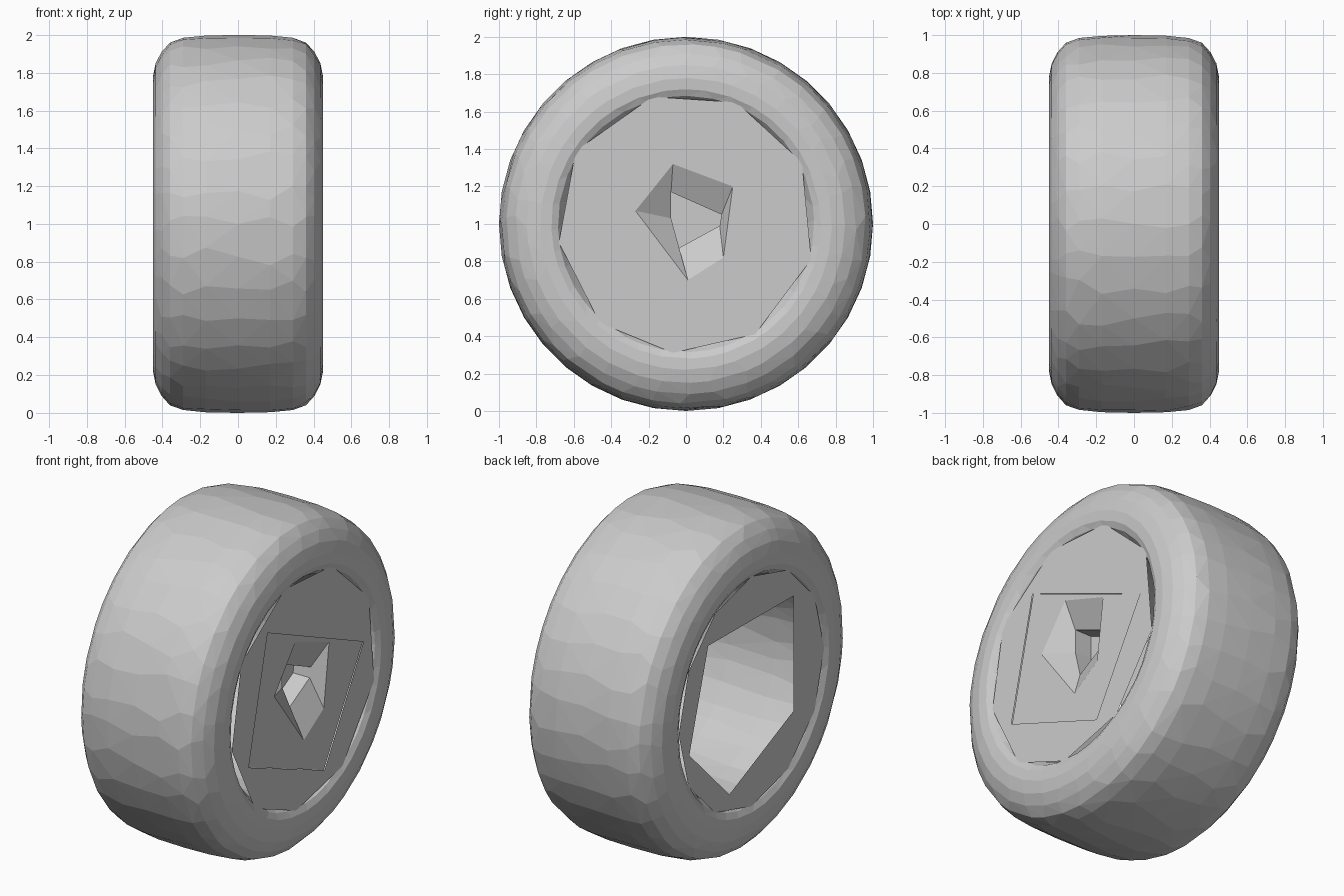
import bpy, bmesh, math, random
from mathutils import Vector

if "Cube" in bpy.data.objects:
    bpy.data.objects.remove(bpy.data.objects["Cube"])

random.seed(4)
SEG = 36
CENTRE = Vector((0, 0, 1))


def finish(bm, name):
    me = bpy.data.meshes.new(name)
    bm.to_mesh(me)
    bm.free()
    ob = bpy.data.objects.new(name, me)
    bpy.context.collection.objects.link(ob)
    return ob


def revolve(name, profile, jitter=0.0, outward=True):
    """Spin (x, radius) points around the axle; jitter slides points along the surface."""
    bm = bmesh.new()
    rings = []
    for x, r in profile:
        j = 0 if abs(x) < 0.01 else jitter
        rings.append([])
        for i in range(SEG):
            a = 2 * math.pi * (i + random.uniform(-j, j)) / SEG
            rings[-1].append(bm.verts.new((x, r * math.sin(a), 1 + r * math.cos(a))))
    for r0, r1 in zip(rings, rings[1:]):
        for i in range(SEG):
            k = (i + 1) % SEG
            bm.faces.new((r0[i], r0[k], r1[k], r1[i]))
    bmesh.ops.triangulate(bm, faces=bm.faces[:], quad_method='SHORT_EDGE')
    mid = Vector((0, 0, 0))
    for f in bm.faces:
        c = f.calc_center_median()
        radial = Vector((0, c.y, c.z - 1))
        ref = c - CENTRE - radial.normalized() * 0.6 if outward else -radial
        f.normal_update()
        if f.normal.dot(ref) < 0:
            f.normal_flip()
    return finish(bm, name)


def plate(name, x, outer, inner):
    """Flat plate in the plane x, with a polygonal hole; points are (y, z)."""
    bm = bmesh.new()
    edges = []
    for loop in (outer, inner):
        vs = [bm.verts.new((x, y, z)) for y, z in loop]
        edges += [bm.edges.new((vs[i - 1], vs[i])) for i in range(len(vs))]
    bmesh.ops.triangle_fill(bm, use_beauty=True, edges=edges, normal=(1, 0, 0))
    for f in bm.faces:
        f.normal_update()
        if f.normal.x * x < 0:
            f.normal_flip()
    return finish(bm, name)


# tyre: gently crowned tread, rounded shoulders, bulging sidewalls, inner bead
half = [(0, 1.0), (0.17, 0.997), (0.29, 0.985), (0.36, 0.96), (0.405, 0.91),
        (0.436, 0.85), (0.45, 0.78), (0.447, 0.72), (0.43, 0.685), (0.38, 0.65)]
profile = [(-x, r) for x, r in reversed(half[1:])] + half
revolve("tyre", profile, jitter=0.28)

# rim barrel, seen through the open inner side
revolve("rim_barrel", [(-0.38, 0.65), (-0.15, 0.64), (0.15, 0.64), (0.38, 0.65)],
        jitter=0.25, outward=False)

# outer wheel disc, cap plate and hub recess
rim_edge = [(-0.18, 1.68), (0.27, 1.65), (0.62, 1.33), (0.67, 0.81), (0.37, 0.41),
            (-0.07, 0.31), (-0.46, 0.47), (-0.68, 0.90), (-0.59, 1.39)]
cap_edge = [(-0.34, 1.48), (0.57, 1.08), (0.20, 0.45), (-0.52, 0.74)]
hub_edge = [(-0.07, 1.32), (0.25, 1.20), (0.20, 0.82), (0.01, 0.70), (-0.27, 1.07)]
hub_hole = [(-0.08, 1.17), (0.19, 1.05), (0.18, 0.99), (-0.04, 0.87), (-0.08, 1.03)]
plate("wheel_disc", 0.435, rim_edge, cap_edge)
plate("hub_cap", 0.43, cap_edge, hub_edge)

bm = bmesh.new()
loops = [[bm.verts.new((x, y, z)) for y, z in pts]
         for x, pts in ((0.43, hub_edge), (0.35, hub_hole), (0.24, hub_hole))]
for a, b in zip(loops, loops[1:]):
    for i in range(len(a)):
        bm.faces.new((a[i - 1], a[i], b[i], b[i - 1]))
bm.faces.new(loops[-1])
for f in bm.faces:
    f.normal_update()
    if f.normal.dot(Vector((0.43, 0.04, 1.0)) - f.calc_center_median()) < 0:
        f.normal_flip()
finish(bm, "hub_recess")

# inner rim ring with its coarse opening
back_edge = [(0.69 * math.sin(i * math.pi / 6), 1 + 0.69 * math.cos(i * math.pi / 6))
             for i in range(12)]
opening = [(-0.40, 1.42), (-0.40, 0.73), (0.21, 0.46), (0.59, 0.84), (0.41, 1.43)]
plate("inner_rim_ring", -0.435, back_edge, opening)
